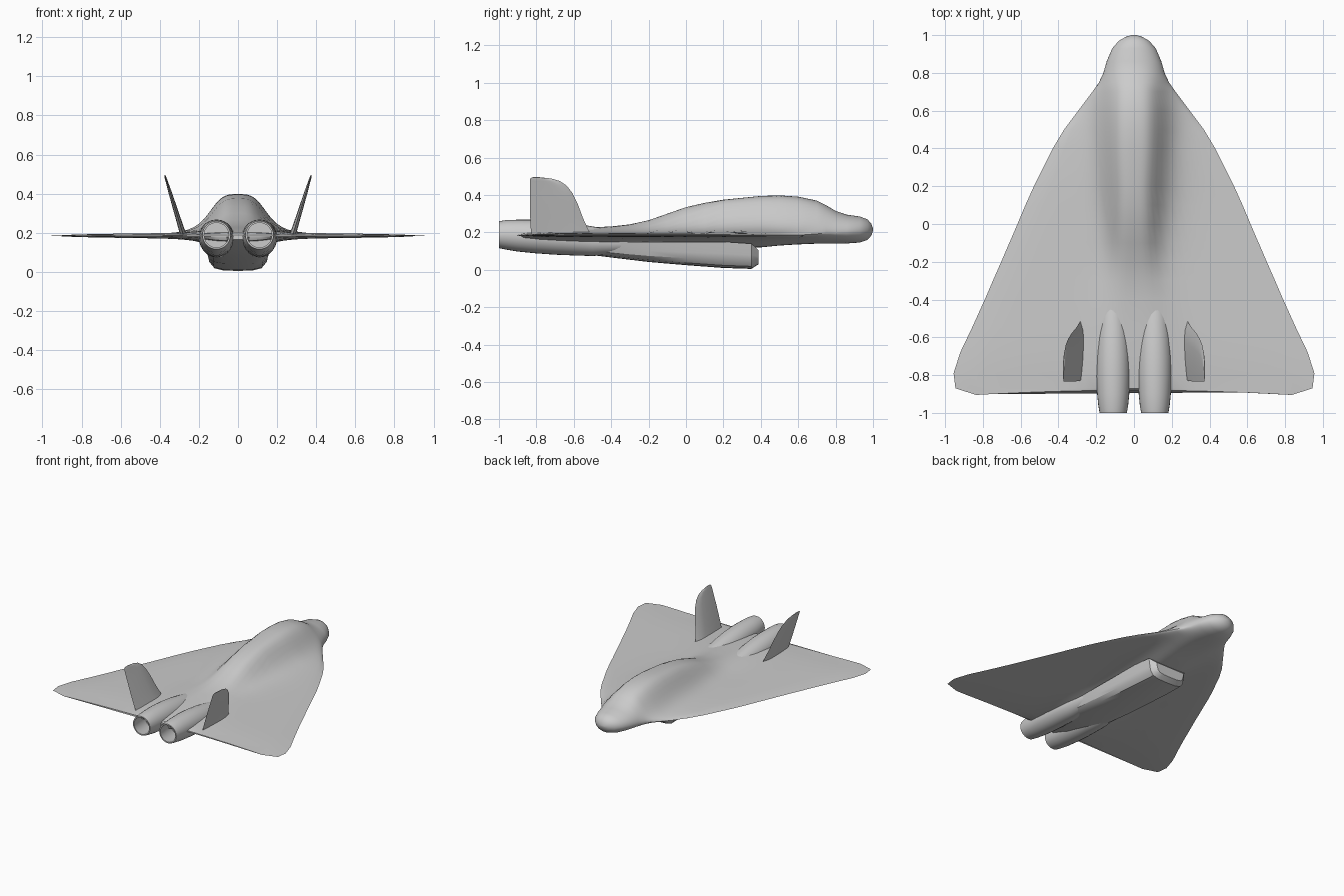
import bpy, bmesh, math
from mathutils import Vector


def loft(name, rings, cap_start=True, cap_end=True, angle=35):
    # skin a list of equal-length closed rings
    bm = bmesh.new()
    vs = [[bm.verts.new(p) for p in r] for r in rings]
    n = len(rings[0])
    for a, b in zip(vs, vs[1:]):
        for i in range(n):
            j = (i + 1) % n
            bm.faces.new((a[i], a[j], b[j], b[i]))
    if cap_start:
        bm.faces.new(vs[0][::-1])
    if cap_end:
        bm.faces.new(vs[-1])
    bmesh.ops.recalc_face_normals(bm, faces=bm.faces)
    me = bpy.data.meshes.new(name)
    bm.to_mesh(me)
    bm.free()
    ob = bpy.data.objects.new(name, me)
    bpy.context.collection.objects.link(ob)
    bpy.ops.object.select_all(action='DESELECT')
    ob.select_set(True)
    bpy.context.view_layer.objects.active = ob
    bpy.ops.object.shade_smooth_by_angle(angle=math.radians(angle))
    return ob


def mirror_x(ob):
    ob.modifiers.new("mirror", 'MIRROR').use_axis[0] = True


# blended fuselage and delta wing: y, half span, top z, bottom z, hump width
stations = [
    (1.00, .015, .222, .208, .3), (.99, .045, .248, .182, .3),
    (.97, .08, .270, .160, .3), (.93, .115, .285, .146, .3),
    (.86, .145, .295, .141, .3), (.80, .162, .315, .140, .25),
    (.75, .185, .345, .140, .20), (.70, .22, .370, .140, .175),
    (.60, .295, .391, .136, .165), (.50, .37, .398, .130, .16),
    (.40, .43, .395, .120, .158), (.20, .53, .375, .120, .145),
    (.10, .575, .358, .120, .135), (.00, .617, .335, .120, .13),
    (-.10, .66, .300, .120, .125), (-.20, .703, .265, .120, .125),
    (-.30, .747, .243, .120, .14), (-.40, .79, .232, .120, .17),
    (-.55, .858, .225, .125, .18), (-.68, .92, .218, .135, .18),
    (-.79, .955, .210, .145, .18), (-.87, .945, .200, .160, .18),
    (-.88, .835, .190, .180, .18)]
N = 18
rings = []
for y, w, top, bot, b in stations:
    z0 = .185 + .03 * min(1, max(0, (y - .6) / .4))
    t = .014 if -.75 < y < .95 else .004
    if y == -.79:
        t = .009
    f = min(1, max(0, (w - .15) / .35))
    up, low = [], []
    for k in range(N + 1):
        s = k / N
        u = (1 - f) * math.sin(s * math.pi / 2) + f * s ** 1.6
        x = u * w
        e = math.sqrt(max(0, 1 - u * u))
        hump = 1 / (1 + (x / b) ** 4)
        yy = y - (.025 * u * u if y == -.88 else 0)
        up.append((x, yy, z0 + e * (t + (top - z0 - t) * hump)))
        low.append((x, yy, z0 - e * (t + (z0 - t - bot) * hump)))
    half = up + low[-2::-1]
    rings.append(half + [(-x, yy, z) for x, yy, z in half[-2:0:-1]])
loft("fuselage_and_wing", rings)

# belly intake duct: y, half width, bottom z, top z
duct = []
for y, w, zb, zt in [(.388, .115, .03, .105), (.35, .15, .005, .14), (.2, .155, .01, .15),
                     (0, .157, .025, .15), (-.2, .16, .042, .15), (-.4, .16, .066, .15),
                     (-.55, .155, .085, .15), (-.75, .11, .12, .16), (-.89, .05, .165, .18)]:
    h = zt - zb
    half = [(0, zb), (.5 * w, zb + .02 * h), (.8 * w, zb + .1 * h), (.95 * w, zb + .3 * h),
            (w, zb + .55 * h), (1.06 * w, zt)]
    duct.append([(x, y, z) for x, z in half] + [(-x, y, z) for x, z in half[:0:-1]])
loft("belly_intake", duct, angle=30)

# twin engine nacelles with hollow nozzles: y, centre z, radius
nacelle = []
for y, z, r in [(-.15, .13, .015), (-.3, .142, .05), (-.4, .148, .066), (-.5, .153, .079),
                (-.6, .163, .086), (-.7, .171, .09), (-.8, .178, .09), (-.9, .183, .085),
                (-.96, .187, .079), (-1, .188, .072), (-1, .188, .063), (-.92, .185, .073),
                (-.85, .182, .074)]:
    nacelle.append([(.11 + r * math.cos(i * math.tau / 28), y, z + r * math.sin(i * math.tau / 28))
                    for i in range(28)])
mirror_x(loft("engine_nacelle", nacelle))

# canted tail fins: z, front y, back y, half thickness
fin = []
for z, yf, yb, th in [(.18, -.505, -.825, .016), (.22, -.525, -.83, .014), (.28, -.552, -.833, .012),
                      (.35, -.578, -.835, .010), (.41, -.607, -.835, .008), (.45, -.638, -.835, .006),
                      (.475, -.675, -.835, .005), (.488, -.72, -.833, .004), (.495, -.78, -.82, .002)]:
    cx = .277 + (z - .18) * .31
    ring = []
    for side in (1, -1):
        for k in range(6):
            s = k / 6 if side == 1 else 1 - k / 6
            d = th * 2.6 * math.sqrt(s) * (1 - s)
            ring.append((cx + side * d, yf + (yb - yf) * s, z - side * d * .3))
    fin.append(ring)
mirror_x(loft("tail_fin", fin))
